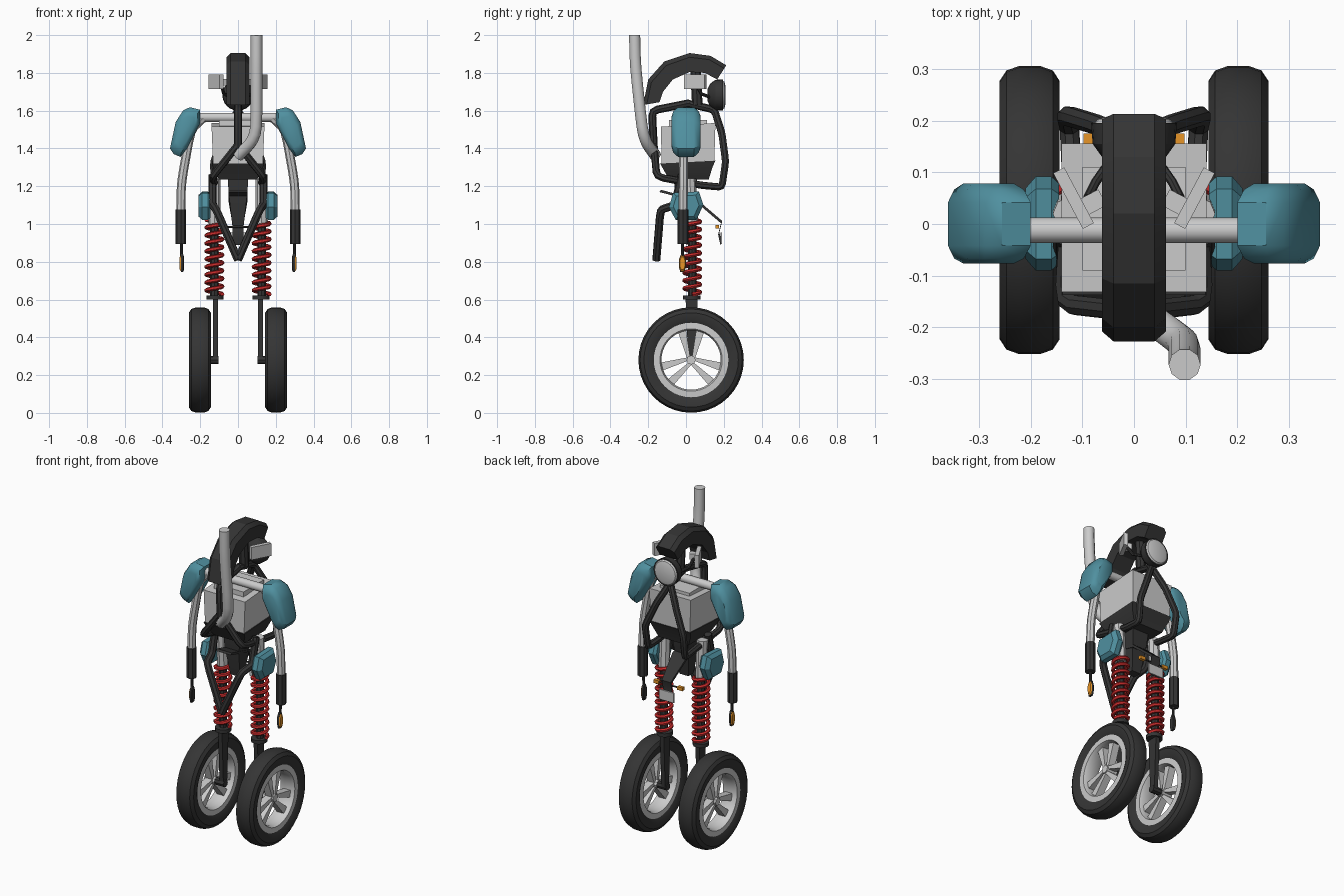
import bpy, bmesh
from math import sin, cos, pi, radians
from mathutils import Vector, Matrix

if "Cube" in bpy.data.objects:
    bpy.data.objects.remove(bpy.data.objects["Cube"])


def material(name, rgb):
    m = bpy.data.materials.new(name)
    m.diffuse_color = (*rgb, 1)
    m.use_nodes = True
    m.node_tree.nodes["Principled BSDF"].inputs["Base Color"].default_value = m.diffuse_color
    return m


DARK = material("black_rubber", (0.035, 0.035, 0.035))
TEAL = material("teal_paint", (0.08, 0.28, 0.35))
RED = material("red_spring", (0.6, 0.025, 0.025))
ORANGE = material("orange_lens", (0.8, 0.3, 0.02))


def finish(ob, mat, angle=30):
    if mat:
        ob.data.materials.clear()
        ob.data.materials.append(mat)
    bpy.ops.object.select_all(action='DESELECT')
    ob.select_set(True)
    bpy.context.view_layer.objects.active = ob
    bpy.ops.object.shade_smooth_by_angle(angle=radians(angle))
    return ob


def loft(name, rings, mat=None, loop=False, angle=30):
    """Skin a row of equal point rings; cap the ends or join them in a loop."""
    bm = bmesh.new()
    rows = [[bm.verts.new(p) for p in r] for r in rings]
    n = len(rows[0])
    for i in range(len(rows) if loop else len(rows) - 1):
        a, b = rows[i], rows[(i + 1) % len(rows)]
        for j in range(n):
            k = (j + 1) % n
            bm.faces.new((a[j], a[k], b[k], b[j]))
    if not loop:
        bm.faces.new(rows[0])
        bm.faces.new(rows[-1])
    bmesh.ops.recalc_face_normals(bm, faces=bm.faces)
    me = bpy.data.meshes.new(name)
    bm.to_mesh(me)
    bm.free()
    ob = bpy.data.objects.new(name, me)
    bpy.context.collection.objects.link(ob)
    return finish(ob, mat, angle)


def layers(profile, steps, place):
    """Stack scaled copies of a 2D profile at given depths."""
    cu = sum(p[0] for p in profile) / len(profile)
    cv = sum(p[1] for p in profile) / len(profile)
    return [[place(cu + (u - cu) * s, cv + (v - cv) * s, d) for u, v in profile] for d, s in steps]


def lathe_x(name, profile, centre, mat=None, n=36):
    """Closed (x, r) profile turned about an x-axis line."""
    c = Vector(centre)
    rings = [[c + Vector((x, r * cos(2 * pi * i / n), r * sin(2 * pi * i / n))) for x, r in profile]
             for i in range(n)]
    return loft(name, rings, mat, loop=True, angle=35)


def tube(name, pts, r, mat=None, res=2):
    cu = bpy.data.curves.new(name, 'CURVE')
    cu.dimensions = '3D'
    cu.bevel_depth, cu.bevel_resolution, cu.use_fill_caps = r, res, True
    sp = cu.splines.new('POLY')
    sp.points.add(len(pts) - 1)
    for p, q in zip(sp.points, pts):
        p.co = (*q, 1)
    ob = bpy.data.objects.new(name, cu)
    bpy.context.collection.objects.link(ob)
    bpy.ops.object.select_all(action='DESELECT')
    ob.select_set(True)
    bpy.context.view_layer.objects.active = ob
    bpy.ops.object.convert(target='MESH')
    return finish(bpy.context.object, mat, 40)


def rounded(pts, t=0.25):
    """Cut each inner corner of a path in three for softer bends."""
    v = [Vector(p) for p in pts]
    out = [v[0]]
    for a, b, c in zip(v, v[1:], v[2:]):
        p, q = b.lerp(a, t), b.lerp(c, t)
        out += [p, (p + q) / 4 + b / 2, q]
    return out + [v[-1]]


def box(name, centre, size, mat=None, rot_z=0):
    x, y, z = (s / 2 for s in size)
    m = Matrix.Translation(centre) @ Matrix.Rotation(rot_z, 4, 'Z')
    return loft(name, [[m @ Vector((a, b, h)) for a, b in ((-x, -y), (x, -y), (x, y), (-x, y))]
                       for h in (-z, z)], mat)


WY, WZ = 0.027, 0.28
TYRE = [(-.042, .19), (-.056, .215), (-.058, .25), (-.045, .27), (-.02, .279),
        (.02, .279), (.045, .27), (.058, .25), (.056, .215), (.042, .19)]
RIM = [(-.046, .2), (-.048, .165), (-.03, .157), (.03, .157), (.048, .165), (.046, .2)]

for s, side in ((-1, "left"), (1, "right")):
    X = lambda pts: [(s * x, y, z) for x, y, z in pts]
    # wheel: tyre, rim, hub and three split spokes
    c = (s * 0.202, WY, WZ)
    lathe_x(side + "_tyre", TYRE, c, DARK, 40)
    lathe_x(side + "_rim", RIM, c, None, 40)
    tube(side + "_hub", [(s * 0.165, WY, WZ), (s * 0.235, WY, WZ)], 0.024)
    for k in range(3):
        m = Matrix.Rotation(k * 2 * pi / 3, 4, 'X')
        for e in (-1, 1):
            prof = [(e * .004, .01), (e * .022, .012), (e * .07, .15), (e * .028, .165)]
            loft(f"{side}_spoke_{k}_{e}", [[Vector(c) + m @ Vector((d, u, v)) for u, v in prof]
                                          for d in (-.02, .025)])
    # fork blade, axle and spring seat
    loft(side + "_fork", [[(s * .12 + a * .013, .03 + b * h, z) for a, b in ((-1, -1), (1, -1), (1, 1), (-1, 1))]
                          for z, h in ((.28, .018), (.6, .032))], DARK)
    tube(side + "_axle", [(s * .103, WY, WZ), (s * .18, WY, WZ)], 0.022, DARK)
    tube(side + "_spring_seat", [(s * .122, .03, .6), (s * .122, .03, .622)], 0.046, DARK, 4)
    # coil spring around damper
    turns, n = 9.5, 14
    steps = int(turns * n)
    tube(side + "_spring", [(s * .125 + .042 * cos(2 * pi * i / n), .033 + .042 * sin(2 * pi * i / n),
                             .628 + .395 * i / steps) for i in range(steps + 1)], 0.0115, RED, 1)
    tube(side + "_damper", [(s * .125, .033, .62), (s * .125, .033, 1.02)], 0.022, DARK)
    tube(side + "_thigh", [(s * .125, .033, 1.0), (s * .125, .02, 1.24)], 0.032)
    # hip pad
    hip = [(-.09, 1.09), (-.068, 1.165), (.068, 1.172), (.092, 1.1), (.055, 1.022), (-.055, 1.022)]
    loft(side + "_hip_pad", layers(hip, ((.145, .85), (.16, 1), (.19, 1), (.21, .75)),
                                   lambda u, v, d: (s * d, u, v)), TEAL, angle=20)
    # shoulder pad
    pad = [(.2, 1.535), (.2, 1.605), (.255, 1.618), (.29, 1.602), (.33, 1.54), (.36, 1.4),
           (.34, 1.37), (.305, 1.355), (.27, 1.4)]
    loft(side + "_shoulder_pad",
         layers(pad, ((-.076, .62), (-.067, .84), (-.042, 1), (.042, 1), (.067, .84), (.078, .62)),
                lambda u, v, d: (s * u, d, v)), TEAL, angle=35)
    # arm, sleeve grip and lever hand
    tube(side + "_arm", rounded(X([(.18, -.012, 1.565), (.25, -.012, 1.5), (.3, -.014, 1.22), (.303, -.016, 1.05)])), 0.024)
    tube(side + "_sleeve", X([(.303, -.016, 1.078), (.303, -.016, .895)]), 0.029, DARK)
    tube(side + "_wrist", X([(.3, -.018, .9), (.298, -.018, .82)]), 0.008, DARK)
    hand = [(-.012, .745), (-.019, .77), (-.019, .815), (-.008, .84), (.008, .84), (.017, .815), (.017, .77), (.01, .745)]
    loft(side + "_hand", layers(hand, ((.287, .8), (.291, 1), (.302, 1)), lambda u, v, d: (s * d, u - .018, v)), DARK)
    loft(side + "_hand_lens", layers(hand, ((.302, .9), (.309, .7)), lambda u, v, d: (s * d, u - .018, v)), ORANGE)
    # tube cage halves and lower V bar
    tube(side + "_cage", rounded(X([(0, .0, 1.64), (0, .15, 1.605), (.065, .19, 1.48), (.13, .21, 1.33), (.125, .19, 1.195),
                                    (.12, .08, 1.205), (.135, -.155, 1.25), (0, -.17, 1.42)]), .15), 0.02, DARK)
    tube(side + "_lower_bar", rounded(X([(.135, -.02, 1.26), (.135, -.06, 1.1), (.115, -.135, 1.075),
                                         (0, -.157, .81)]), .15), 0.022, DARK)
    # side lamp plate with bracket
    box(side + "_lamp_plate", (s * .117, .05, 1.753), (.024, .122, .077), None, -s * radians(28))
    box(side + "_lamp_bracket", (s * .083, .04, 1.75), (.05, .035, .035), None, -s * radians(28))
    tube(side + "_lamp_stem", X([(.09, .05, 1.74), (.075, .08, 1.69), (.04, .13, 1.67)]), 0.009, DARK)
    # tail turn signal
    tube(side + "_signal_stem", [(0, .165, .985), (s * .065, .165, .985)], 0.005, DARK)
    box(side + "_signal_lens", (s * .08, .165, .985), (.035, .02, .02), ORANGE)

# upper cage spine
tube("cage_spine", rounded([(0, .02, 1.64), (0, -.18, 1.6), (0, -.17, 1.4)], .15), 0.021, DARK)

# torso block and tapered belly
sq = lambda x, y0, y1, z0, z1: [(-x, y0, z0), (x, y0, z0), (x, y1, z1), (-x, y1, z1)]
loft("torso", [sq(.132, -.13, .15, 1.32, 1.335), sq(.14, -.132, .156, 1.515, 1.535)])
loft("belly", [sq(.1, -.09, .12, 1.235, 1.235), sq(.13, -.12, .14, 1.29, 1.3), sq(.138, -.137, .155, 1.32, 1.335)], DARK)
box("torso_lid", (0, .01, 1.535), (.2, .2, .03))
loft("pelvis", [sq(.03, -.03, .02, .99, .99), sq(.05, -.06, .05, 1.17, 1.17), sq(.055, -.06, .06, 1.25, 1.25)], DARK)
tube("shoulder_bar", [(-.21, -.012, 1.565), (.21, -.012, 1.565)], 0.025, None, 3)

# curved head guard
outer = [(-.227, 1.63), (-.2, 1.765), (-.115, 1.86), (.02, 1.905), (.13, 1.89), (.213, 1.84)]
inner = [(-.14, 1.645), (-.122, 1.7), (-.07, 1.765), (.02, 1.805), (.1, 1.8), (.165, 1.765)]
rings = []
for o, i in zip(outer, inner):
    m = tuple(a + (b - a) * .22 for a, b in zip(o, i))
    rings.append([(-.062, *i), (-.062, *m), (-.04, *o), (.04, *o), (.062, *m), (.062, *i)])
loft("head_guard", rings, DARK, angle=20)
tube("head_stem", [(0, .05, 1.82), (0, .06, 1.63)], 0.028, DARK)

# round lamp facing the rear
ring = lambda y, r: [(r * cos(k * pi / 12), y, 1.683 + r * sin(k * pi / 12)) for k in range(24)]
loft("lamp_bowl", [ring(.115, .035), ring(.13, .062), ring(.155, .08), ring(.195, .083)], DARK)
loft("lamp_lens", [ring(.194, .077), ring(.203, .07), ring(.21, .045)])

# exhaust stack
tube("exhaust", rounded([(.098, -.272, 2.0), (.098, -.268, 1.84), (.098, -.232, 1.5), (.07, -.21, 1.43),
                         (0, -.16, 1.36)], .3), 0.031, None, 3)

# tail mudguard strip and plate
strip = [(-.14, 1.175, .05), (.05, 1.125, .05), (.185, 1.01, .03), (.17, .95, .03), (.182, .895, .03)]
loft("tail_guard", [[(-w, y, z - .006), (w, y, z - .006), (w, y + .007, z + .006), (-w, y + .007, z + .006)]
                    for y, z, w in strip], DARK)
box("tail_plate", (0, .186, .925), (.1, .008, .06))
